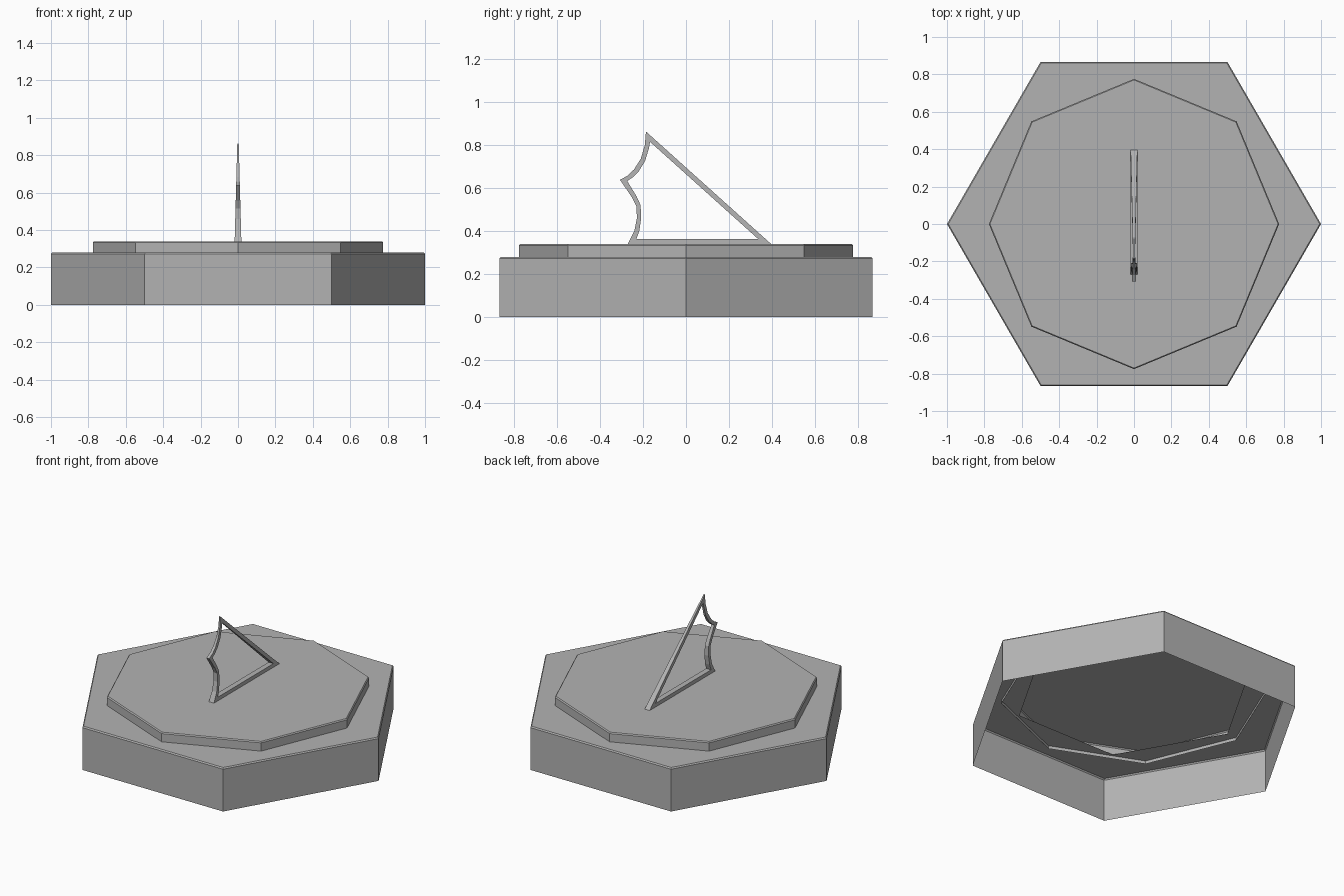
import bpy
import math

cube = bpy.data.objects.get("Cube")
if cube:
    bpy.data.objects.remove(cube, do_unlink=True)

# One plain stone grey for everything
grey = bpy.data.materials.new("stone_grey")
grey.use_nodes = True
COLOUR = (0.45, 0.45, 0.45, 1)
grey.diffuse_color = COLOUR
grey.node_tree.nodes["Principled BSDF"].inputs["Base Color"].default_value = COLOUR


def add_object(name, verts, faces):
    mesh = bpy.data.meshes.new(name)
    mesh.from_pydata(verts, [], faces)
    mesh.materials.append(grey)
    mesh.update()
    obj = bpy.data.objects.new(name, mesh)
    bpy.context.collection.objects.link(obj)
    return obj


def polygon_shell(name, sides, profile, capped=False):
    """Open shell: sweep (radius, height) points round a regular polygon."""
    verts = [(r * math.cos(math.tau * i / sides), r * math.sin(math.tau * i / sides), z)
             for r, z in profile for i in range(sides)]
    faces = []
    for ring in range(len(profile) - 1):
        low, high = ring * sides, (ring + 1) * sides
        for i in range(sides):
            j = (i + 1) % sides
            faces.append((low + i, low + j, high + j, high + i))
    if capped:
        faces.append(tuple(range(len(verts) - sides, len(verts))))
    return add_object(name, verts, faces)


# Hexagonal plinth: open below, with a hexagonal opening under the dial
polygon_shell("plinth", 6, [(1, 0), (1, 0.272), (0.993, 0.28), (0.71, 0.28)])

# Octagonal dial plate, hollow underneath, with a softened rim
polygon_shell("dial_plate", 8, [(0.776, 0.26), (0.776, 0.333), (0.77, 0.34)], capped=True)

# Pointer frame: matching outer and inner outlines as (y, z)
outer = [(0.395, 0.34), (-0.186, 0.862), (-0.191, 0.80), (-0.21, 0.735), (-0.242, 0.685),
         (-0.272, 0.656), (-0.307, 0.638), (-0.25, 0.555), (-0.23, 0.515), (-0.228, 0.46),
         (-0.24, 0.40), (-0.27, 0.34)]
inner = [(0.335, 0.363), (-0.167, 0.814), (-0.172, 0.785), (-0.19, 0.725), (-0.222, 0.673),
         (-0.25, 0.647), (-0.273, 0.632), (-0.229, 0.56), (-0.211, 0.52), (-0.208, 0.46),
         (-0.217, 0.40), (-0.23, 0.363)]


def half_width(z):
    # The pointer thins toward its tip
    return 0.018 - 0.027 * (z - 0.34)


count = len(outer)
verts = [(side * half_width(z), y, z)
         for side in (1, -1) for outline in (outer, inner) for y, z in outline]
faces = []
for i in range(count):
    j = (i + 1) % count
    # Offsets of the four loops: left outer, left inner, right outer, right inner
    lo, li, ro, ri = [(k * count + i, k * count + j) for k in range(4)]
    for a, b in ((lo, li), (li, ri), (ri, ro), (ro, lo)):
        faces.append((a[0], a[1], b[1], b[0]))
add_object("pointer_frame", verts, faces)
